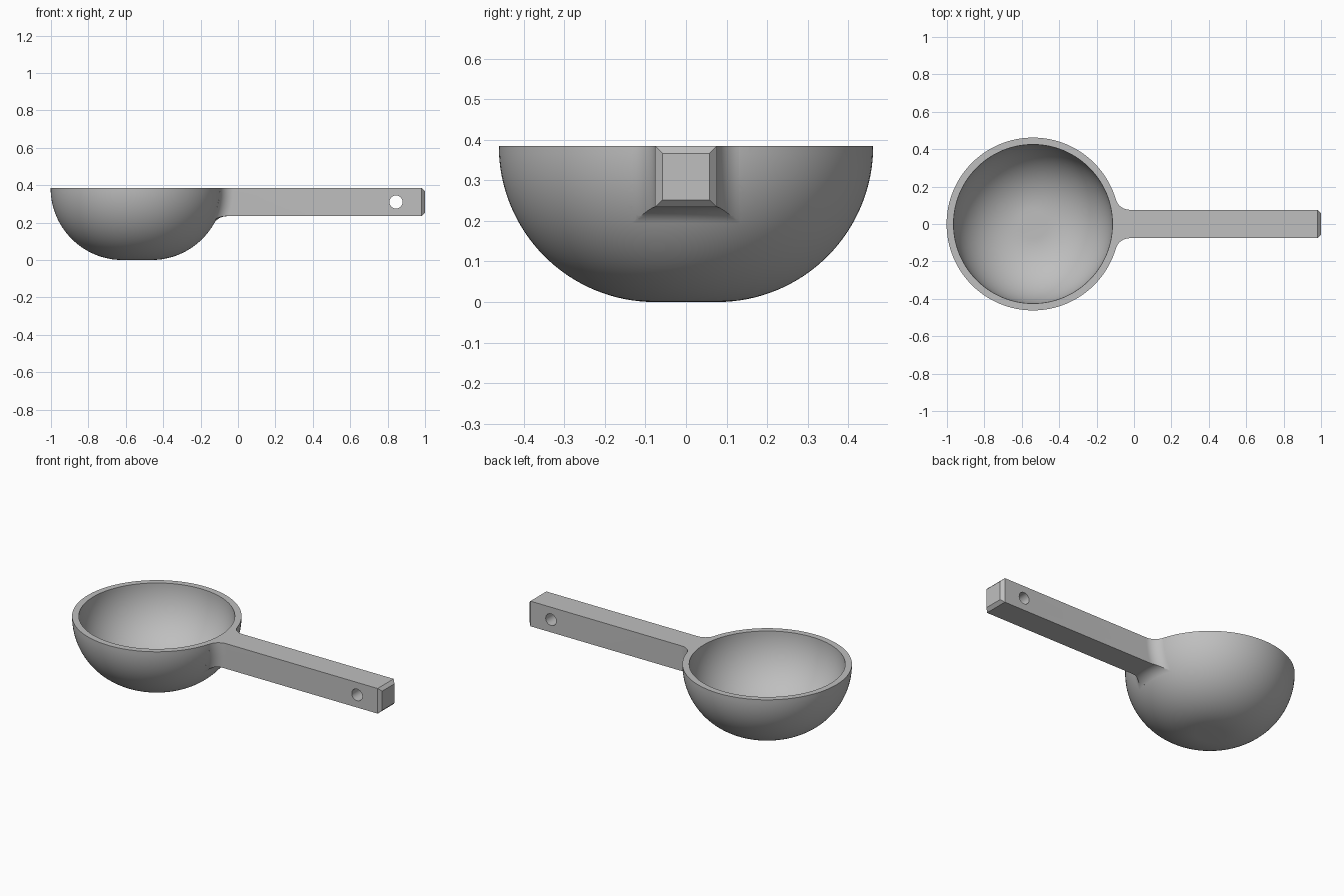
import bpy, bmesh, math
from mathutils import Vector

if "Cube" in bpy.data.objects:
    bpy.data.objects.remove(bpy.data.objects["Cube"], do_unlink=True)

CX = -0.54        # bowl axis
RIM = 0.385       # rim height, also the radius of the bowl's arc
FLAT = 0.077      # radius of the flat base
WALL = 0.037
HALF = 0.076      # half width of the handle
LOW = 0.234       # underside of the handle
FIL = 0.077       # fillet radius
CH = 0.018        # chamfer at the handle's tip
OVER = 0.02       # excess above the rim, trimmed later

grey = bpy.data.materials.new("plain_grey")
grey.use_nodes = True
grey.diffuse_color = (0.52, 0.52, 0.52, 1)
grey.node_tree.nodes["Principled BSDF"].inputs["Base Color"].default_value = (0.52, 0.52, 0.52, 1)


def make(name, rings, wrap=False):
    """Loft closed rings into a solid; wrap joins the last ring to the first."""
    bm = bmesh.new()
    loops = [[bm.verts.new(p) for p in ring] for ring in rings]
    n = len(loops[0])
    for a, b in zip(loops, loops[1:]):
        for i in range(n):
            j = (i + 1) % n
            bm.faces.new((a[i], a[j], b[j], b[i]))
    if not wrap:
        bm.faces.new(loops[0])
        bm.faces.new(loops[-1])
    bmesh.ops.recalc_face_normals(bm, faces=bm.faces)
    mesh = bpy.data.meshes.new(name)
    bm.to_mesh(mesh)
    bm.free()
    mesh.materials.append(grey)
    obj = bpy.data.objects.new(name, mesh)
    bpy.context.collection.objects.link(obj)
    return obj


def circle(r, z, n=128):
    return [(CX + r * math.cos(2 * math.pi * i / n), r * math.sin(2 * math.pi * i / n), z)
            for i in range(n)]


def bowl_rings(arc):
    """Horizontal rings of a flat-bottomed bowl with the given arc radius."""
    steps = 32
    angles = [math.pi / 2 * i / steps for i in range(steps + 1)]
    return [circle(FLAT + arc * math.sin(a), RIM - arc * math.cos(a)) for a in angles]


def boolean(obj, other, mode):
    mod = obj.modifiers.new(mode, 'BOOLEAN')
    mod.operation, mod.object, mod.solver = mode, other, 'EXACT'
    bpy.context.view_layer.objects.active = obj
    bpy.ops.object.modifier_apply(modifier=mod.name)
    bpy.data.objects.remove(other, do_unlink=True)


def fillet(y, z, start):
    """Arc of a ball rolling between the handle and the bowl, ending inside the wall."""
    dist = FLAT + math.sqrt((RIM + FIL) ** 2 - (RIM - z) ** 2)
    ball = Vector((math.sqrt(dist ** 2 - y ** 2), y, z))
    core = Vector((ball.x, ball.y, 0)).normalized() * FLAT + Vector((0, 0, RIM))
    inward = (core - ball).normalized()
    shift = Vector((CX, 0, 0))
    arc = [ball + shift + start.slerp(inward, i / 12) * FIL for i in range(13)]
    return arc + [arc[-1] + inward * 0.03]


# Handle seen from above: sides flare into the bowl
rows = []
for i in range(25):
    z = 0.1 + (RIM - 0.1) * i / 24
    side = [Vector((1, HALF - CH, z)), Vector((1 - CH, HALF, z))]
    side += fillet(HALF + FIL, z, Vector((0, -1, 0)))
    rows.append(side + [Vector((p.x, -p.y, p.z)) for p in reversed(side)])
rows.append([p + Vector((0, 0, OVER)) for p in rows[-1]])
handle = make("handle", rows)

# Handle seen from the side: underside flares into the bowl
columns = []
for i in range(25):
    y = -0.2 + 0.4 * i / 24
    under = [Vector((1, y, LOW + CH)), Vector((1 - CH, y, LOW))]
    under += fillet(y, LOW - FIL, Vector((0, 0, 1)))
    top = RIM + 2 * OVER
    under += [Vector((under[-1].x, under[-1].y, top)),
              Vector((1 - CH - 2 * OVER, y, top)), Vector((1, y, RIM - CH))]
    columns.append(under)
boolean(handle, make("underside_profile", columns), 'INTERSECT')

# Bowl joined to the handle
scoop = make("scoop", bowl_rings(RIM) + [circle(FLAT + RIM, RIM + OVER)])
boolean(scoop, handle, 'UNION')

# Hollow, together with the trim that levels the rim and handle top
hollow = make("hollow", bowl_rings(RIM - WALL) + [circle(3, RIM), circle(3, 1)])
boolean(scoop, hollow, 'DIFFERENCE')

# Hanging hole
bpy.ops.mesh.primitive_cylinder_add(vertices=48, radius=0.035, depth=0.5,
                                    location=(0.845, 0, 0.31), rotation=(math.pi / 2, 0, 0))
hole = bpy.context.object
hole.data.materials.append(grey)
boolean(scoop, hole, 'DIFFERENCE')

bpy.ops.object.select_all(action='DESELECT')
scoop.select_set(True)
bpy.context.view_layer.objects.active = scoop
bpy.ops.object.shade_smooth_by_angle(angle=math.radians(25))
